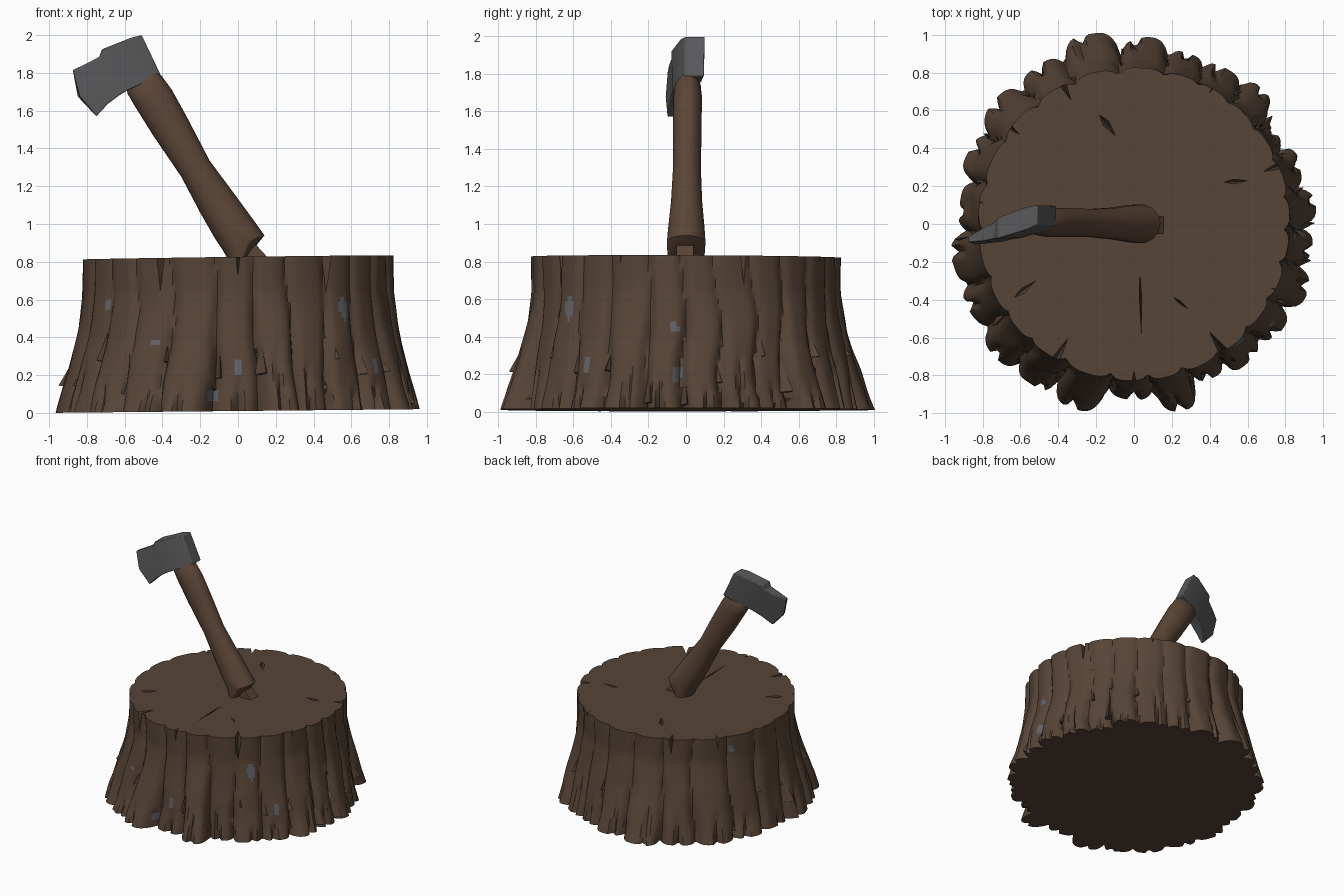
import bpy, bmesh, math, random
from mathutils import Vector, noise

random.seed(4)
cube = bpy.data.objects.get("Cube")
if cube:
    bpy.data.objects.remove(cube)


def material(name, rgb):
    m = bpy.data.materials.new(name)
    m.use_nodes = True
    m.diffuse_color = (*rgb, 1)
    bsdf = m.node_tree.nodes["Principled BSDF"]
    bsdf.inputs["Base Color"].default_value = (*rgb, 1)
    bsdf.inputs["Roughness"].default_value = 0.8
    return m


BARK = material("bark_brown", (0.095, 0.058, 0.038))
WOOD = material("handle_brown", (0.105, 0.06, 0.037))
STEEL = material("steel_grey", (0.1, 0.1, 0.105))
LICHEN = material("blue_grey_patch", (0.12, 0.125, 0.14))


def finish(name, bm, *mats, angle=35):
    bmesh.ops.recalc_face_normals(bm, faces=bm.faces)
    mesh = bpy.data.meshes.new(name)
    bm.to_mesh(mesh)
    bm.free()
    ob = bpy.data.objects.new(name, mesh)
    bpy.context.collection.objects.link(ob)
    for m in mats:
        mesh.materials.append(m)
    smooth(ob, angle)
    return ob


def smooth(ob, angle):
    bpy.ops.object.select_all(action="DESELECT")
    ob.select_set(True)
    bpy.context.view_layer.objects.active = ob
    bpy.ops.object.shade_smooth_by_angle(angle=math.radians(angle))


def loft(bm, rings):
    """Skin a list of closed rings and cap both ends."""
    vs = [[bm.verts.new(p) for p in ring] for ring in rings]
    n = len(vs[0])
    for a, b in zip(vs, vs[1:]):
        for i in range(n):
            j = (i + 1) % n
            bm.faces.new((a[i], a[j], b[j], b[i]))
    bm.faces.new(vs[0])
    bm.faces.new(vs[-1])


def hull(bm, points):
    res = bmesh.ops.convex_hull(bm, input=[bm.verts.new(p) for p in points])
    bad = [v for v in res["geom_interior"] if isinstance(v, bmesh.types.BMVert)]
    bmesh.ops.delete(bm, geom=bad, context="VERTS")


def polar(deg, r, z):
    a = math.radians(deg)
    return Vector((r * math.cos(a), r * math.sin(a), z))


# Bark lobes: angle and foot radius
LOBES = [(6, .955), (19, .93), (34, .89), (44, .98), (59, .96), (72, .95), (85, .98),
         (105, 1.03), (120, .98), (138, .98), (157, .95), (174, .93), (192, .98),
         (208, .98), (224, 1.01), (237, 1.01), (253, 1.02), (270, .93), (283, 1.01),
         (296, .91), (312, .95), (322, .96), (339, .98), (352, .95)]
N = len(LOBES)
DEPTH = [random.uniform(.05, .1) for _ in LOBES]
SPLIT = [(random.uniform(-.4, .4), random.uniform(.1, .45)) for _ in LOBES]


def groove(i):
    a, b = LOBES[i % N][0], LOBES[(i + 1) % N][0]
    return (a + ((b - a) % 360) / 2) % 360


def stump_radius(deg, z):
    # grooves wander slightly with height
    d = deg + 2.5 * noise.noise(polar(deg, 2, z * 3))
    for i in range(N):
        lo, hi = groove(i - 1), groove(i)
        span = (hi - lo) % 360
        if (d - lo) % 360 < span:
            break
    t = 2 * ((d - lo) % 360) / span - 1
    flare = max(0, 1 - z / .64) ** 1.25
    r = .825 + (LOBES[i][1] - .825) * flare
    depth = DEPTH[i] if t > 0 else DEPTH[i - 1]
    r -= depth * abs(t) ** 4 * (.35 + .65 * flare)
    # short splits rising from the foot of each lobe
    at, top = SPLIT[i]
    if z < top:
        r -= .05 * (1 - z / top) * max(0, 1 - abs(t - at) / .22)
    r += .016 * noise.noise(polar(deg, 5, z * 4)) * (.4 + flare)
    return r


# Stump body
SEG, ROWS = 320, 30
bm = bmesh.new()
rings = []
for k in range(ROWS + 1):
    f = k / ROWS
    ring = []
    for s in range(SEG):
        deg = s * 360 / SEG
        p = polar(deg, stump_radius(deg, .83 * f), 0)
        low = .01 + .01 * p.x
        high = .823 + .013 * p.x - .004 * p.y
        p.z = low + (high - low) * f
        ring.append(p)
    rings.append(ring)
loft(bm, rings)
stump = finish("stump", bm, BARK, LICHEN)

# Splits in the rim and cracks in the cut top
bm = bmesh.new()
for deg, inner, width, deep in [(117, .7, 7, .45), (142, .74, 6, .5), (22, .72, 7, .55),
                                (305, .68, 8, .6), (240, .67, 7, .5), (270, .76, 6, .6),
                                (172, .76, 4, .3), (60, .77, 4, .35), (335, .78, 4, .4)]:
    hull(bm, [polar(deg, inner, .86), polar(deg - width / 2, 1.05, .86),
              polar(deg + width / 2, 1.05, .86), polar(deg, 1.05, .83 - deep)])
for x1, y1, x2, y2, w in [(-.2, .6, -.07, .43, .018), (.46, .22, .62, .23, .01),
                          (-.66, -.41, -.48, -.27, .015), (.03, -.2, .04, -.65, .005),
                          (.2, -.38, .3, -.46, .006)]:
    a, b = Vector((x1, y1, .85)), Vector((x2, y2, .85))
    mid = a.lerp(b, .4)
    side = (b - a).normalized().cross(Vector((0, 0, 1))) * w * 1.6
    hull(bm, [a, b, mid + side, mid - side, mid - Vector((0, 0, .09))])
cutter = finish("crack_cutter", bm, BARK)
cutter.hide_render = True
mod = stump.modifiers.new("cracks", "BOOLEAN")
mod.operation, mod.solver, mod.object = "DIFFERENCE", "EXACT", cutter
bpy.context.view_layer.objects.active = stump
bpy.ops.object.modifier_apply(modifier=mod.name)
bpy.data.objects.remove(cutter)
smooth(stump, 35)

# Grey patches on the bark: angle, height, half width, half height
PATCHES = [(240, .37, .025, .025), (312, .55, .035, .06), (261, .09, .03, .03),
           (324, .25, .025, .04), (270, .25, .02, .04), (214, .57, .02, .03),
           (357, .2, .025, .04), (356, .45, .02, .03), (150, .7, .025, .025)]
for f in stump.data.polygons:
    c = f.center
    hit = False
    for deg, z, w, h in PATCHES:
        p = polar(deg, Vector((c.x, c.y)).length, c.z)
        hit |= math.hypot((p - c).length / w, (c.z - z) / h) < 1
    f.material_index = int(hit and len(f.vertices) < 8)

# Loose bark flakes near the foot
bm = bmesh.new()
for i in range(N):
    deg = groove(i) + random.uniform(-2, 2)
    z, h = random.uniform(.02, .3), random.uniform(.1, .22)
    w = random.uniform(1.5, 2.6)
    r = stump_radius(deg + w, z)
    tip = stump_radius(deg, z + h)
    hull(bm, [polar(deg - w, r - .05, z), polar(deg + w, r - .05, z),
              polar(deg + w * .4, r + .02, z + .01), polar(deg, tip - .02, z + h)])
finish("bark_flakes", bm, BARK)

# Axe handle: left edge, right edge, half depth
SECTIONS = [((-.59, 1.72), (-.43, 1.81), .045), ((-.585, 1.69), (-.405, 1.785), .07),
            ((-.55, 1.63), (-.35, 1.71), .078), ((-.45, 1.47), (-.27, 1.565), .078),
            ((-.3, 1.25), (-.15, 1.335), .076), ((-.2, 1.06), (-.02, 1.16), .085),
            ((-.12, .92), (.09, 1.01), .1), ((-.08, .86), (.14, .94), .105),
            ((-.04, .79), (.06, .84), .1)]
bm = bmesh.new()
rings = []
for left, right, depth in SECTIONS:
    a, b = Vector((left[0], 0, left[1])), Vector((right[0], 0, right[1]))
    ring = []
    for s in range(14):
        ang = s * math.tau / 14
        p = (a + b) / 2 + (b - a) / 2 * math.cos(ang)
        p.y = depth * math.sin(ang) + .01 * (p.z - .8)
        ring.append(p)
    rings.append(ring)
loft(bm, rings)
finish("axe_handle", bm, WOOD, angle=40)

# Splinter where the handle end meets the stump
bm = bmesh.new()
hull(bm, [(x, y, z) for y in (-.05, .04) for x, z in ((0, .8), (.07, .89), (.1, .885), (.16, .82))])
finish("handle_splinter", bm, WOOD)

# Axe head: upper point, lower point, half thickness, from poll to cutting edge
COLUMNS = [((-.51, 2.0), (-.41, 1.79), .052), ((-.57, 1.985), (-.47, 1.76), .06),
           ((-.72, 1.925), (-.59, 1.705), .055), ((-.735, 1.885), (-.63, 1.68), .045),
           ((-.8, 1.85), (-.69, 1.635), .035), ((-.875, 1.815), (-.75, 1.57), .015)]
bm = bmesh.new()
rings = []
for k, (up, low, half) in enumerate(COLUMNS):
    a, b = Vector((up[0], 0, up[1])), Vector((low[0], 0, low[1]))
    mid = (a + b) / 2
    if k == len(COLUMNS) - 1:
        mid += Vector((-.03, 0, -.016))
    ring = []
    for p, side in ((a, 1), (mid, 1), (b, 1), (b, -1), (mid, -1), (a, -1)):
        along = -.88 * p.x - .47 * p.z
        ring.append((p.x, .048 - (along + .49) * .32 + side * half, p.z))
    rings.append(ring)
loft(bm, rings)
head = finish("axe_head", bm, STEEL, angle=30)
bev = head.modifiers.new("soft_edges", "BEVEL")
bev.width, bev.segments, bev.limit_method = .006, 2, "ANGLE"
